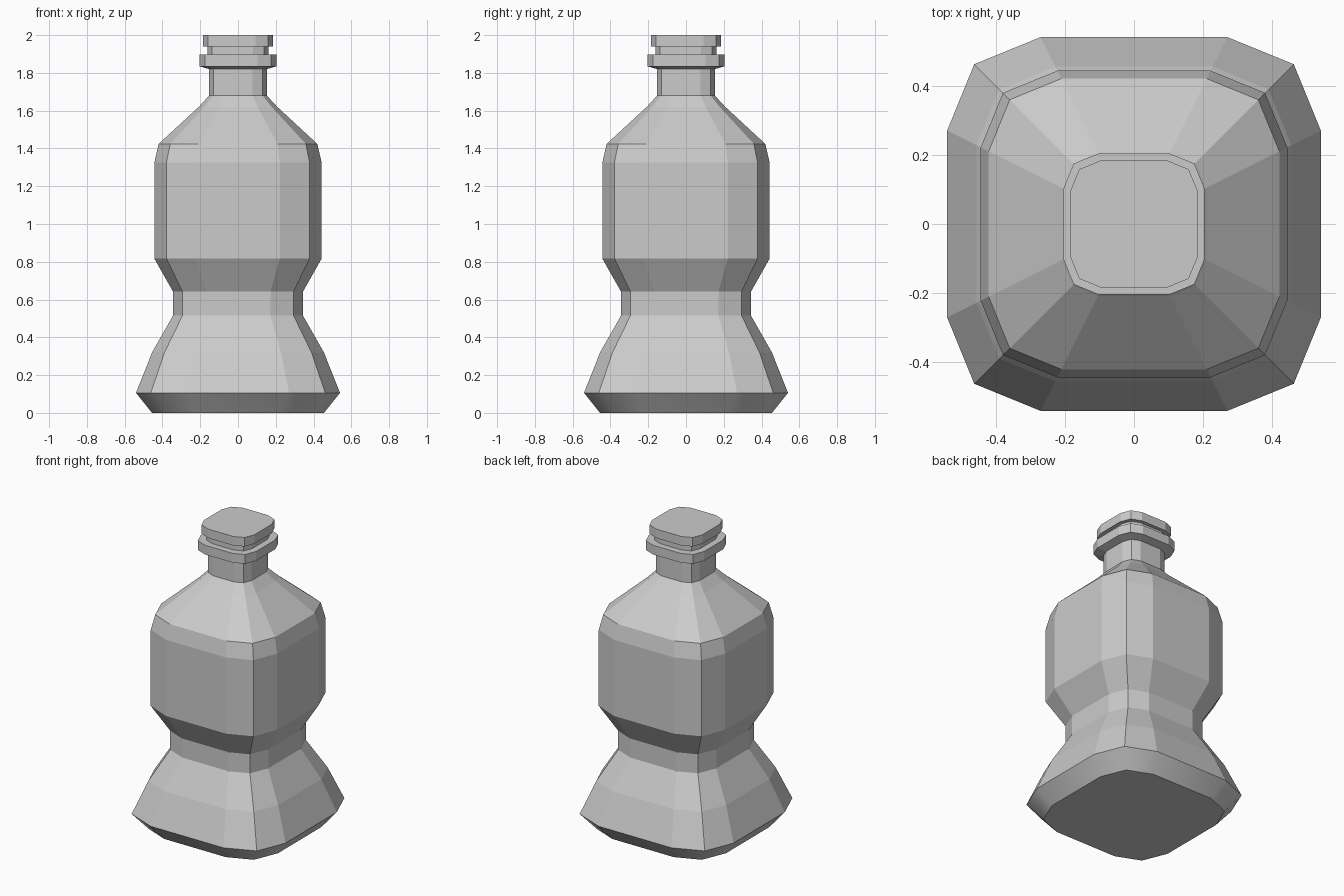
import bpy, bmesh

if "Cube" in bpy.data.objects:
    bpy.data.objects.remove(bpy.data.objects["Cube"])


def ring_points(half):
    """12-sided rounded square: two points per flat side, one per corner."""
    quarter = [(1.0, -0.5), (1.0, 0.5), (0.855, 0.855)]
    pts = []
    for _ in range(4):
        pts += [(x * half, y * half) for x, y in quarter]
        quarter = [(-y, x) for x, y in quarter]
    return pts


def stacked_rings(name, profile, cap_bottom=False, cap_top=False, smooth_bands=()):
    """Skin a stack of (half width, height) rings."""
    bm = bmesh.new()
    rings = [[bm.verts.new((x, y, z)) for x, y in ring_points(h)] for h, z in profile]
    n = len(rings[0])
    for k, (lo, hi) in enumerate(zip(rings, rings[1:])):
        for i in range(n):
            j = (i + 1) % n
            f = bm.faces.new((lo[i], lo[j], hi[j], hi[i]))
            f.smooth = k in smooth_bands
    if cap_bottom:
        bm.faces.new(rings[0][::-1])
    if cap_top:
        bm.faces.new(rings[-1])
    # crisp borders around the smooth bands
    for e in bm.edges:
        if len({f.smooth for f in e.link_faces}) > 1:
            e.smooth = False
    mesh = bpy.data.meshes.new(name)
    bm.to_mesh(mesh)
    bm.free()
    obj = bpy.data.objects.new(name, mesh)
    bpy.context.collection.objects.link(obj)
    return obj


# Flared base, pinched waist, straight body, sloping shoulder and neck
stacked_rings("bottle_body", [
    (0.455, 0.0), (0.54, 0.106), (0.455, 0.32), (0.344, 0.515), (0.344, 0.642),
    (0.443, 0.817), (0.443, 1.325), (0.42, 1.424), (0.208, 1.62), (0.153, 1.68),
    (0.153, 1.82),
], cap_bottom=True, smooth_bands=(0,))

# Collar, groove and lid, continuing from the neck rim
stacked_rings("collar_and_lid", [
    (0.153, 1.82), (0.204, 1.835), (0.204, 1.897), (0.161, 1.897),
    (0.161, 1.94), (0.185, 1.94), (0.185, 2.0),
], cap_top=True)
